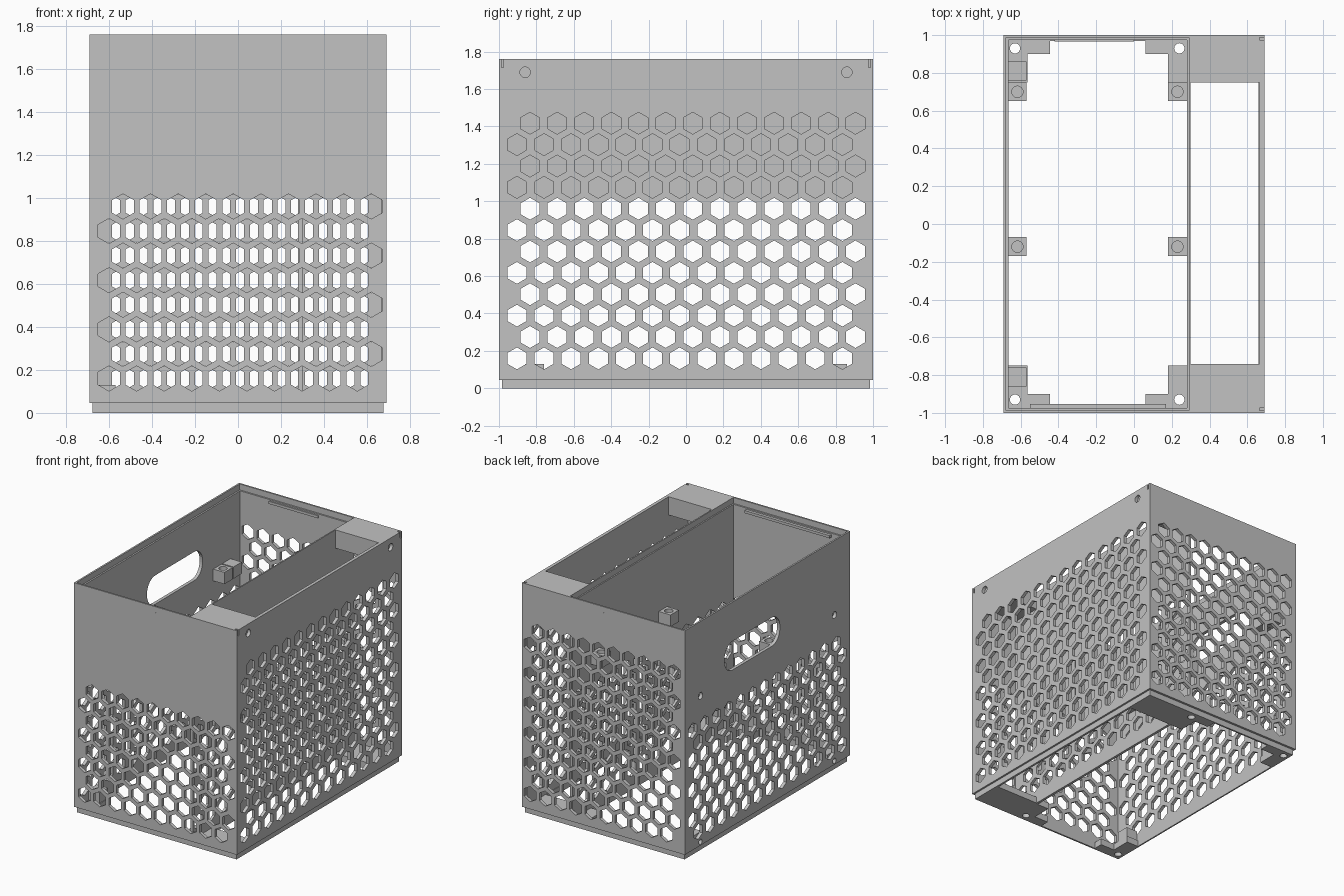
import bpy, bmesh, math
from mathutils import Matrix

if "Cube" in bpy.data.objects:
    bpy.data.objects.remove(bpy.data.objects["Cube"])

grey = bpy.data.materials.new("light_grey")
grey.diffuse_color = (0.54, 0.54, 0.54, 1)
grey.use_nodes = True
grey.node_tree.nodes["Principled BSDF"].inputs["Base Color"].default_value = grey.diffuse_color

# Local (u, v, thickness) axes for each plate direction
SIDE = Matrix(((0, 0, 1), (1, 0, 0), (0, 1, 0))).to_4x4()    # u=y, v=z, w=x
FRONT = Matrix(((1, 0, 0), (0, 0, -1), (0, 1, 0))).to_4x4()  # u=x, v=z, w=-y
FLAT = Matrix.Identity(4)                                    # u=x, v=y, w=z


def rect(u0, u1, v0, v1):
    return [(u0, v0), (u1, v0), (u1, v1), (u0, v1)]


def ngon(u, v, r, n=24):
    return [(u + r * math.sin(2 * math.pi * k / n), v + r * math.cos(2 * math.pi * k / n))
            for k in range(n)]


def rounded_rect(u0, u1, v0, v1, r, n=8):
    pts = []
    for cu, cv, a0 in ((u1 - r, v1 - r, 0), (u0 + r, v1 - r, 90),
                       (u0 + r, v0 + r, 180), (u1 - r, v0 + r, 270)):
        for k in range(n + 1):
            a = math.radians(a0 + 90 * k / n)
            pts.append((cu + r * math.cos(a), cv + r * math.sin(a)))
    return pts


def plate(name, axes, w0, w1, loops):
    """Flat plate between w0 and w1; first loop is the outline, the rest are holes."""
    cu = bpy.data.curves.new(name, 'CURVE')
    cu.dimensions, cu.fill_mode, cu.extrude = '2D', 'BOTH', (w1 - w0) / 2
    for pts in loops:
        s = cu.splines.new('POLY')
        s.points.add(len(pts) - 1)
        for p, (u, v) in zip(s.points, pts):
            p.co = (u, v, 0, 1)
        s.use_cyclic_u = True
    tmp = bpy.data.objects.new(name + "_curve", cu)
    bpy.context.collection.objects.link(tmp)
    bpy.context.view_layer.update()
    me = bpy.data.meshes.new_from_object(tmp.evaluated_get(bpy.context.evaluated_depsgraph_get()))
    bpy.data.objects.remove(tmp)
    bpy.data.curves.remove(cu)
    bm = bmesh.new()
    bm.from_mesh(me)
    bmesh.ops.remove_doubles(bm, verts=bm.verts, dist=1e-5)
    bmesh.ops.translate(bm, verts=bm.verts, vec=(0, 0, (w0 + w1) / 2))
    bmesh.ops.transform(bm, matrix=axes, verts=bm.verts)
    bmesh.ops.recalc_face_normals(bm, faces=bm.faces)
    for f in bm.faces:
        f.smooth = False
    bm.to_mesh(me)
    bm.free()
    me.name = name
    me.materials.clear()
    me.materials.append(grey)
    ob = bpy.data.objects.new(name, me)
    bpy.context.collection.objects.link(ob)
    return ob


def box(name, x0, x1, y0, y1, z0, z1):
    return plate(name, FLAT, z0, z1, [rect(x0, x1, y0, y1)])


def hexes(rows, even, odd, pitch, count):
    """Staggered rows of pointed-top hexagons."""
    return [ngon((odd if i % 2 else even) + pitch * k, 0.16 + 0.1143 * i, 0.0585, 6)
            for i in range(rows) for k in range(count)]


def side_hexes(rows):
    return hexes(rows, -0.904, -0.834, 0.145, 13)


X, Y, T = 0.69, 1.0, 0.025       # outer half sizes, wall thickness
Z0, Z1, TOP = 0.045, 1.715, 1.76  # wall bottom, recess floor, rim top
IX, IY = X - T, Y - T

# Perforated outer walls
plate("front_wall", FRONT, IY, Y,
      [rect(-X, X, Z0, Z1)] + hexes(8, -0.60, -0.535, 0.1283, 10))
plate("back_wall", FRONT, -Y, -IY,
      [rect(-X, X, Z0, Z1)] + hexes(12, -0.535, -0.60, 0.1283, 10))
plate("right_wall", SIDE, IX, X,
      [rect(-IY, IY, Z0, TOP)] + side_hexes(12) + [ngon(y, 1.69, 0.028) for y in (-0.86, 0.86)])
# Left wall with carrying slot and screw holes
plate("left_wall", SIDE, -X, -IX,
      [rect(-IY, IY, Z0, Z1)] + side_hexes(8)
      + [rounded_rect(-0.15, 0.52, 1.24, 1.46, 0.1)]
      + [ngon(y, z, r) for y in (-0.81, 0.81) for z, r in ((1.19, 0.026), (0.073, 0.02))])
# Divider between the two compartments
plate("divider", SIDE, 0.28, 0.30, [rect(-IY, IY, Z0, Z1)] + side_hexes(8))

# Thin rim around the stacking recess
R = 0.013
box("front_rim", -X, X, -Y, -Y + R, Z1, TOP)
box("back_rim", -X, X, Y - R, Y, Z1, TOP)
box("left_rim", -X, -X + R, -Y + R, Y - R, Z1, TOP)
box("divider_rim", 0.29, 0.30, -Y + R, Y - R, Z1, TOP)

# Base frame with corner brackets, screw holes and two openings
opening = []
for cx, cy, sx, sy in ((-IX, -0.97, 1, 1), (0.28, -0.97, -1, 1),
                       (0.28, 0.97, -1, -1), (-IX, 0.97, 1, -1)):
    corner = [(cx, cy + sy * 0.22), (cx + sx * 0.1, cy + sy * 0.22),
              (cx + sx * 0.1, cy + sy * 0.07), (cx + sx * 0.22, cy + sy * 0.07),
              (cx + sx * 0.22, cy)]
    opening += corner if sx * sy > 0 else corner[::-1]
plate("base_frame", FLAT, 0, 0.05,
      [rect(-0.676, 0.676, -0.983, 0.983), opening, rect(0.30, 0.66, -0.74, 0.75)]
      + [ngon(x, y, 0.027) for x in (-0.63, 0.24) for y in (-0.93, 0.93)])

# Mounting caps at the ends of the narrow compartment
box("front_cap", 0.29, IX, -Y + R, -0.74, 1.62, TOP)
box("back_cap", 0.29, IX, 0.75, Y - R, 1.62, TOP)

# Support pads with blind holes
for x0, x1, side in ((-IX, -0.57, "left"), (0.18, 0.28, "right")):
    for y, end in ((-0.12, "middle"), (0.70, "back")):
        name = f"{side}_{end}_pad"
        plate(name, FLAT, 1.17, 1.24,
              [rect(x0, x1, y - 0.05, y + 0.05), ngon((x0 + x1) / 2, y, 0.03)])
        box(name + "_floor", x0, x1, y - 0.05, y + 0.05, 1.15, 1.17)

# Screw blocks behind the left wall
for y, end in ((-0.81, "front"), (0.81, "back")):
    box(end + "_upper_screw_block", -IX, -0.57, y - 0.05, y + 0.05, 1.15, 1.24)
    box(end + "_lower_screw_block", -IX, -0.57, y - 0.05, y + 0.05, Z0, 0.13)

# Catch ridges under the rim
box("front_ridge", -0.55, 0.17, -IY, -0.953, 1.685, 1.705)
box("back_ridge", -0.42, 0.0, 0.967, IY, 1.685, 1.705)
